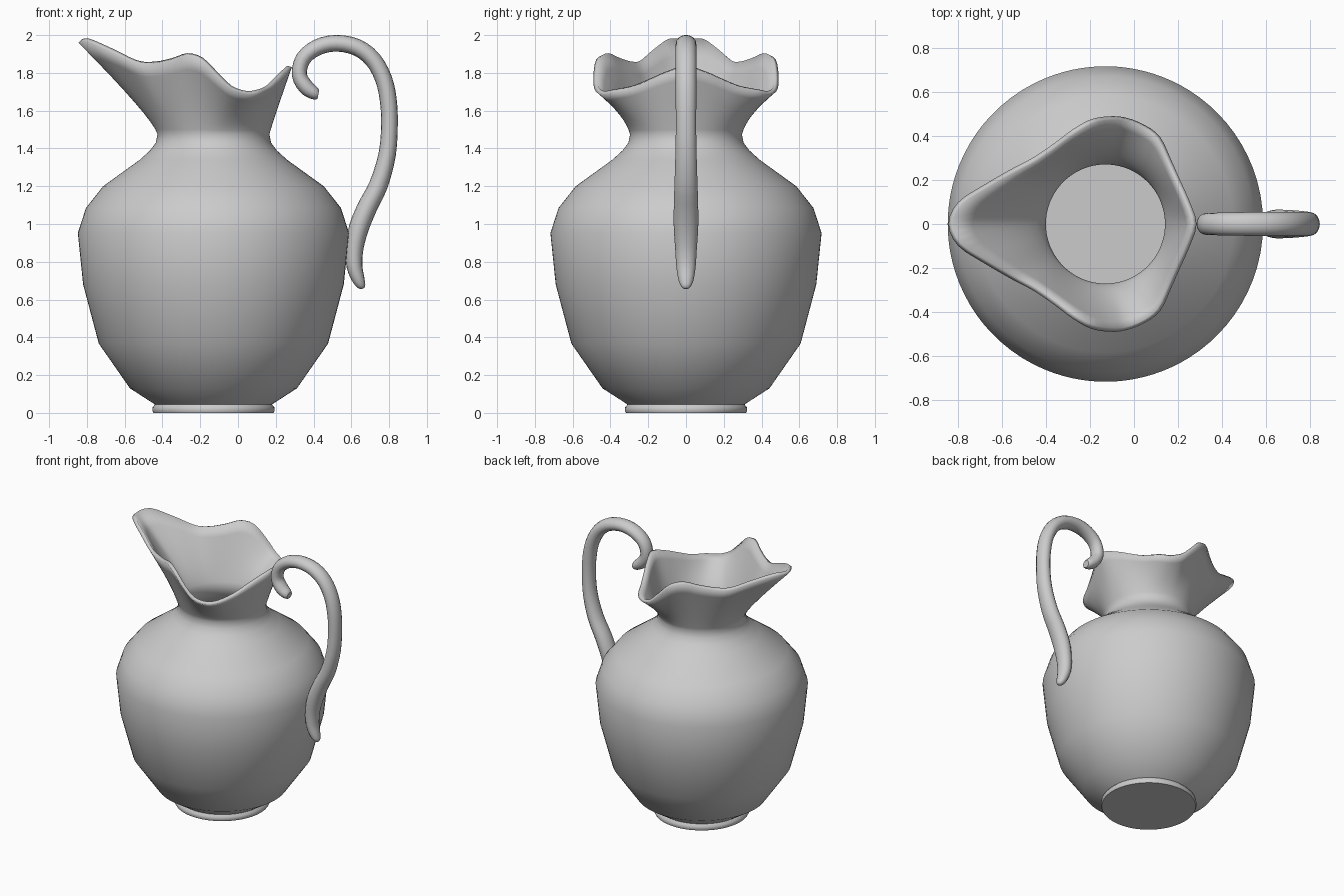
import bpy, math
from mathutils import Vector

if "Cube" in bpy.data.objects:
    bpy.data.objects.remove(bpy.data.objects["Cube"])

AXIS = Vector((-0.13, 0, 0))


def spline(pts, steps, closed=False):
    """Catmull-Rom resampling of a list of equal-length vectors."""
    n = len(pts)
    get = (lambda i: pts[i % n]) if closed else (lambda i: pts[max(0, min(n - 1, i))])
    out = []
    for i in range(n if closed else n - 1):
        a, b, c, d = (get(i + k) for k in (-1, 0, 1, 2))
        for s in range(steps):
            t = s / steps
            out.append(0.5 * (2 * b + (c - a) * t + (2 * a - 5 * b + 4 * c - d) * t * t
                              + (3 * b - a - 3 * c + d) * t ** 3))
    if not closed:
        out.append(pts[-1].copy())
    return out


def skin(name, rings, cap_start, cap_end):
    """Mesh object bridging equal-sized rings of points."""
    n = len(rings[0])
    verts = [p for r in rings for p in r]
    faces = [(k * n + i, k * n + (i + 1) % n, (k + 1) * n + (i + 1) % n, (k + 1) * n + i)
             for k in range(len(rings) - 1) for i in range(n)]
    if cap_start:
        faces.append(tuple(reversed(range(n))))
    if cap_end:
        faces.append(tuple(range(len(verts) - n, len(verts))))
    mesh = bpy.data.meshes.new(name)
    mesh.from_pydata(verts, [], faces)
    obj = bpy.data.objects.new(name, mesh)
    bpy.context.collection.objects.link(obj)
    bpy.ops.object.select_all(action='DESELECT')
    obj.select_set(True)
    bpy.context.view_layer.objects.active = obj
    bpy.ops.object.shade_smooth_by_angle(angle=math.radians(50))
    return obj


# Wavy rim: half outline from the back round to the spout, then mirrored
half = [Vector(p) for p in [
    (.285, 0, 1.83), (.25, .11, 1.80), (.21, .20, 1.76), (.17, .29, 1.72), (.12, .395, 1.695),
    (.05, .45, 1.685), (-.04, .485, 1.715), (-.12, .49, 1.79), (-.2, .475, 1.87),
    (-.28, .43, 1.895), (-.36, .37, 1.87), (-.455, .305, 1.85), (-.55, .255, 1.855),
    (-.68, .18, 1.915), (-.8, .10, 1.965), (-.845, 0, 1.96)]]
outline = half + [Vector((p.x, -p.y, p.z)) for p in half[-2:0:-1]]
rim = spline(outline, 3, closed=True)
dirs = [Vector((p.x - AXIS.x, p.y, 0)).normalized() for p in rim]


def ring(r, z):
    return [AXIS + d * r + Vector((0, 0, z)) for d in dirs]


# Body rings from foot to neck
profile = [(.318, 0), (.324, .012), (.322, .03), (.31, .045), (.442, .13), (.607, .367),
           (.69, .68), (.718, .952), (.675, 1.085), (.584, 1.2), (.39, 1.34),
           (.335, 1.39), (.305, 1.43), (.296, 1.475)]
rings = [ring(r, z) for r, z in profile]

# Flared throat: quadratic curve from neck circle to rim
neck, guide = rings[-1], ring(.32, 1.56)
for k in range(1, 9):
    t = k / 8
    rings.append([a * (1 - t) ** 2 + b * 2 * t * (1 - t) + c * t * t
                  for a, b, c in zip(neck, guide, rim)])
jug = skin("jug_body", rings, True, False)
wall = jug.modifiers.new("wall", 'SOLIDIFY')
wall.thickness = 0.025
wall.offset = -1

# Handle: swept oval tube, path points are (x, z, radius)
path = [Vector(p) for p in [
    (.425, 1.685, .024), (.405, 1.692, .034), (.36, 1.725, .041), (.325, 1.79, .04),
    (.345, 1.875, .041), (.42, 1.935, .043), (.52, 1.957, .044), (.63, 1.935, .045),
    (.715, 1.87, .045), (.77, 1.77, .045), (.795, 1.66, .045), (.802, 1.53, .044),
    (.79, 1.37, .046), (.745, 1.21, .05), (.685, 1.09, .053), (.64, .98, .053),
    (.617, .87, .047), (.617, .775, .042), (.638, .705, .033), (.655, .67, .021),
    (.66, .658, .008)]]
line = spline(path, 3)
tube = []
for i, p in enumerate(line):
    q, o = line[min(i + 1, len(line) - 1)], line[max(i - 1, 0)]
    tan = Vector((q.x - o.x, 0, q.y - o.y)).normalized()
    side = Vector((tan.z, 0, -tan.x))
    tube.append([Vector((p.x, 0, p.y)) + side * p.z * math.cos(a)
                 + Vector((0, p.z * 1.22 * math.sin(a), 0))
                 for a in (math.tau * j / 16 for j in range(16))])
tube = [list(reversed(r)) for r in tube]
# orient the tube outward
handle = skin("handle", tube, True, True)
import bmesh
bm = bmesh.new()
bm.from_mesh(handle.data)
bmesh.ops.recalc_face_normals(bm, faces=bm.faces)
bm.to_mesh(handle.data)
bm.free()
